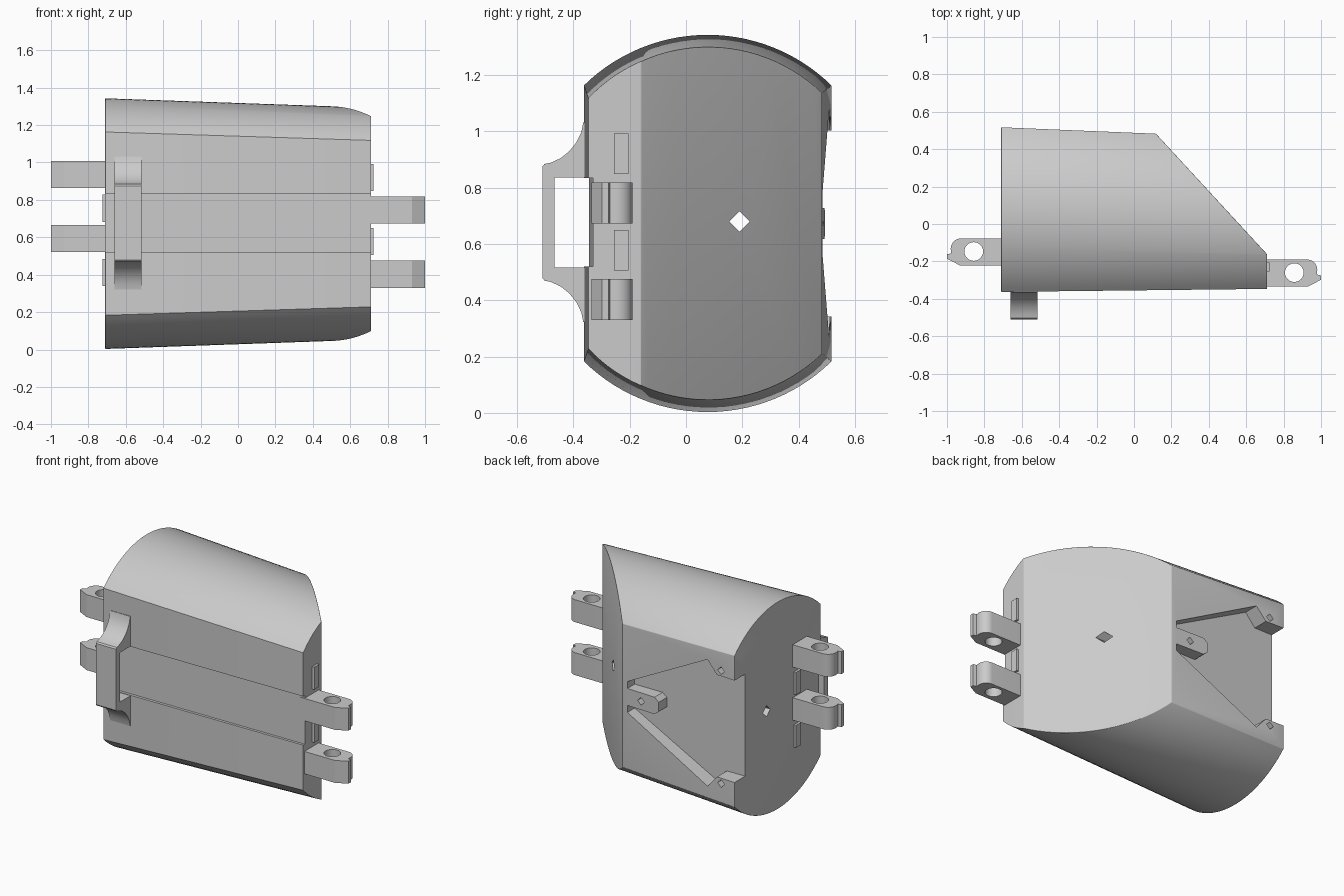
import bpy, bmesh, math
from mathutils import Vector

cube = bpy.data.objects.get("Cube")
if cube:
    bpy.data.objects.remove(cube, do_unlink=True)

grey = bpy.data.materials.new("light_grey")
grey.use_nodes = True
grey.diffuse_color = (0.6, 0.6, 0.6, 1)
grey.node_tree.nodes["Principled BSDF"].inputs["Base Color"].default_value = (0.6, 0.6, 0.6, 1)

MID = 0.673  # height of the symmetry plane


def make_object(name, bm):
    bmesh.ops.recalc_face_normals(bm, faces=bm.faces)
    mesh = bpy.data.meshes.new(name)
    bm.to_mesh(mesh)
    bm.free()
    mesh.materials.append(grey)
    obj = bpy.data.objects.new(name, mesh)
    bpy.context.collection.objects.link(obj)
    return obj


def prism(name, pts, axis, lo, hi):
    """Extrude a 2D outline along an axis."""
    place = {"x": lambda a, b, h: (h, a, b),
             "y": lambda a, b, h: (a, h, b),
             "z": lambda a, b, h: (a, b, h)}[axis]
    bm = bmesh.new()
    rings = [[bm.verts.new(place(a, b, h)) for a, b in pts] for h in (lo, hi)]
    for ring in rings:
        bm.faces.new(ring)
    for i in range(len(pts)):
        j = (i + 1) % len(pts)
        bm.faces.new((rings[0][i], rings[0][j], rings[1][j], rings[1][i]))
    return make_object(name, bm)


def rect(a0, a1, b0, b1):
    return [(a0, b0), (a1, b0), (a1, b1), (a0, b1)]


def circle(a, b, r, n):
    return [(a + r * math.cos(math.tau * i / n), b + r * math.sin(math.tau * i / n))
            for i in range(n)]


def activate(obj):
    bpy.ops.object.select_all(action="DESELECT")
    obj.select_set(True)
    bpy.context.view_layer.objects.active = obj


def cut(obj, cutter):
    activate(obj)
    mod = obj.modifiers.new("cut", "BOOLEAN")
    mod.operation, mod.solver, mod.object = "DIFFERENCE", "EXACT", cutter
    bpy.ops.object.modifier_apply(modifier=mod.name)
    bpy.data.objects.remove(cutter, do_unlink=True)


def smooth(obj, angle=25):
    activate(obj)
    bpy.ops.object.shade_smooth_by_angle(angle=math.radians(angle))


def section(y0, y1, corner, peak, n=28):
    """Barrel section: flat front and back, arched top and bottom."""
    half, rise = (y1 - y0) / 2, peak - corner
    radius = (half * half + rise * rise) / (2 * rise)
    span = math.asin(half / radius)
    top = []
    for i in range(n + 1):
        a = span * (2 * i / n - 1)
        top.append(((y0 + y1) / 2 + radius * math.sin(a), peak - radius + radius * math.cos(a)))
    return [(y, MID + z) for y, z in top] + [(y, MID - z) for y, z in reversed(top)]


# Tapered body with a slanted back corner
bm = bmesh.new()
ends = [[bm.verts.new((x, y, z)) for y, z in section(*dims)]
        for x, dims in ((-0.71, (-0.363, 0.517, 0.49, 0.67)), (0.71, (-0.347, 0.458, 0.445, 0.62)))]
for ring in ends:
    bm.faces.new(ring)
count = len(ends[0])
for i in range(count):
    j = (i + 1) % count
    bm.faces.new((ends[0][i], ends[0][j], ends[1][j], ends[1][i]))
bmesh.ops.recalc_face_normals(bm, faces=bm.faces)
slant = Vector((0.64, 0.59, 0)).normalized()
res = bmesh.ops.bisect_plane(bm, geom=bm.verts[:] + bm.edges[:] + bm.faces[:],
                             plane_co=(0.12, 0.48, 0), plane_no=slant, clear_outer=True)
bmesh.ops.holes_fill(bm, edges=[e for e in res["geom_cut"] if isinstance(e, bmesh.types.BMEdge)])
bmesh.ops.recalc_face_normals(bm, faces=bm.faces)


def is_rounded(edge):
    normals = [f.normal for f in edge.link_faces]
    if any(n.x < -0.9 or n.dot(slant) > 0.99 for n in normals):
        return True
    # long corners between the back and the arches
    return any(n.y > 0.98 for n in normals) and edge.calc_face_angle(0) > 0.3


bmesh.ops.bevel(bm, geom=[e for e in bm.edges if is_rounded(e)], offset=0.03,
                segments=4, profile=0.5, affect="EDGES", clamp_overlap=True)
body = make_object("body", bm)

# Shallow front channel
cut(body, prism("channel", [(-0.8, -0.6), (0.8, -0.6), (0.8, -0.33), (-0.8, -0.346)], "z", 0.52, 0.835))
# Back pocket left open at the end, with a tongue reaching into it
upper = [(-0.8, 0.33), (-0.58, 0.33), (-0.51, 0.41), (0.08, 0.1), (0.08, 0.055), (-0.12, 0.055), (-0.15, 0.03)]
pocket = [(x, MID + z) for x, z in upper] + [(x, MID - z) for x, z in reversed(upper)]
cut(body, prism("pocket", pocket, "y", 0.41, 0.7))
# Diamond holes
cut(body, prism("long_hole", circle(0.19, 0.68, 0.037, 4), "x", -1, 1))
for x, z in ((-0.02, MID), (-0.61, MID + 0.365), (-0.61, MID - 0.365)):
    cut(body, prism("screw_hole", circle(x, z, 0.025, 4), "y", 0.38, 0.7))
smooth(body)

# Front handle with flared feet
flare = [(-0.335, 0.355), (-0.365, 0.355), (-0.372, 0.32), (-0.39, 0.283), (-0.415, 0.252),
         (-0.445, 0.228), (-0.48, 0.212), (-0.503, 0.207), (-0.51, 0.198)]
outline = [(y, 0.677 + z) for y, z in flare] + [(y, 0.677 - z) for y, z in reversed(flare)]
handle = prism("handle", outline, "x", -0.66, -0.517)
cut(handle, prism("grip_opening", rect(-0.467, -0.3, 0.517, 0.837), "x", -0.8, -0.4))
smooth(handle)

# Hooked lugs and facing pads on both ends
tip = [(0.68, -0.335), (0.93, -0.335), (1.0, -0.298), (1.0, -0.275), (0.978, -0.27)]
tip += [(0.925 + 0.055 * math.cos(a), -0.245 + 0.055 * math.sin(a))
        for a in (i * math.pi / 16 for i in range(9))]
tip.append((0.68, -0.19))
for side, shift, lug_z, pad_z, pad_y in (("left", 0, 0.33, 0.505, -0.255), ("right", 0.113, 0.52, 0.34, -0.14)):
    s = 1 if side == "left" else -1
    for k, level in enumerate(("lower", "upper")):
        z = lug_z + 0.343 * k
        lug = prism(f"{side}_{level}_lug", [(s * x, y + shift) for x, y in tip], "z", z, z + 0.145)
        cut(lug, prism("pin_hole", circle(s * 0.857, -0.26 + shift, 0.05, 24), "z", z - 0.1, z + 0.3))
        smooth(lug)
        z = pad_z + 0.343 * k
        x0, x1 = sorted((s * 0.7, s * 0.725))
        prism(f"{side}_{level}_pad", rect(x0, x1, pad_y, pad_y + 0.05), "z", z, z + 0.145)
